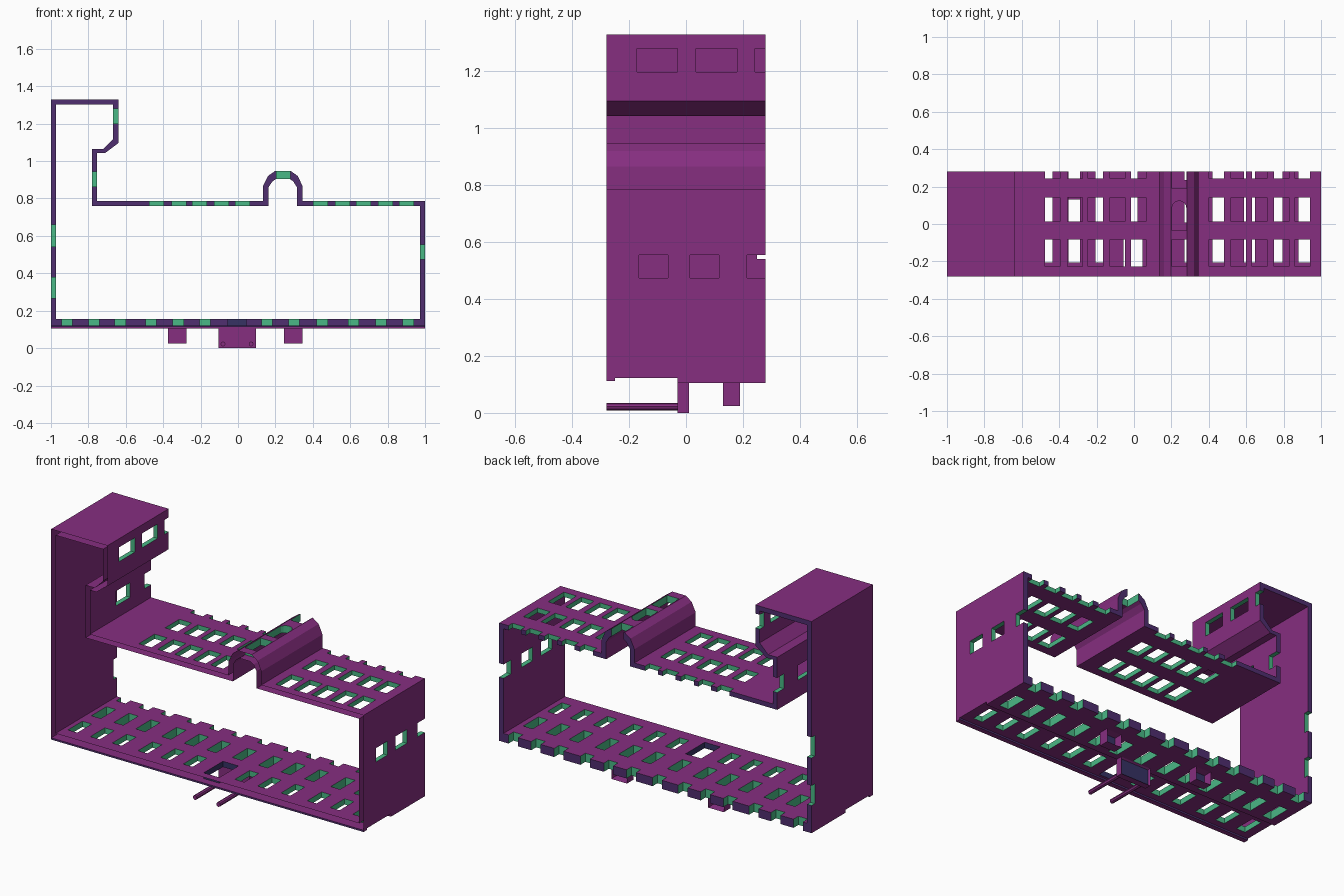
import bpy, bmesh, math

if "Cube" in bpy.data.objects:
    bpy.data.objects.remove(bpy.data.objects["Cube"])

def material(name, r, g, b):
    lin = [((c / 255 + 0.055) / 1.055) ** 2.4 for c in (r, g, b)]
    m = bpy.data.materials.new(name)
    m.diffuse_color = (*lin, 1)
    m.use_nodes = True
    m.node_tree.nodes["Principled BSDF"].inputs["Base Color"].default_value = m.diffuse_color
    return m

PURPLE = material("purple wall", 134, 46, 128)
VIOLET = material("violet cut edge", 80, 46, 112)
GREEN = material("green window reveal", 74, 184, 134)
NAVY = material("navy trim", 54, 50, 100)
MATS = [PURPLE, VIOLET, GREEN, NAVY]
Y0, Y1 = -0.28, 0.28

def finish(bm, name, mat=0):
    """Turn a bmesh into an object with the shared colour slots."""
    bmesh.ops.recalc_face_normals(bm, faces=bm.faces)
    me = bpy.data.meshes.new(name)
    for m in MATS:
        me.materials.append(m)
    if mat is not None:
        for f in bm.faces:
            f.material_index = mat
    bm.to_mesh(me)
    bm.free()
    ob = bpy.data.objects.new(name, me)
    bpy.context.collection.objects.link(ob)
    return ob

def prism(bm, pts, z0, z1, mat=0):
    """Extrude an x-y outline between two heights."""
    lo = [bm.verts.new((x, y, z0)) for x, y in pts]
    hi = [bm.verts.new((x, y, z1)) for x, y in pts]
    n = len(pts)
    fs = [bm.faces.new(lo[::-1]), bm.faces.new(hi)]
    fs += [bm.faces.new((lo[i], lo[(i + 1) % n], hi[(i + 1) % n], hi[i])) for i in range(n)]
    for f in fs:
        f.material_index = mat
    return fs

def box(bm, x0, x1, y0, y1, z0, z1, mat=0):
    return prism(bm, [(x0, y0), (x1, y0), (x1, y1), (x0, y1)], z0, z1, mat)

# Wall shell: matching outer and inner outlines seen from the front
outer = [(-1, .122), (-1, 1.33), (-.64, 1.33), (-.64, 1.096), (-.71, 1.043), (-.753, 1.043),
         (-.753, .787), (.134, .787), (.134, .866), (.16, .92), (.197, .946), (.283, .946),
         (.32, .92), (.345, .866), (.345, .787), (1, .787), (1, .122)]
inner = [(-.972, .155), (-.972, 1.302), (-.668, 1.302), (-.668, 1.118), (-.722, 1.064), (-.78, 1.064),
         (-.78, .76), (.163, .76), (.163, .86), (.185, .892), (.205, .905), (.275, .905),
         (.295, .892), (.315, .86), (.315, .76), (.972, .76), (.972, .155)]
bm = bmesh.new()
n = len(outer)
ring = [[bm.verts.new((x, y, z)) for x, z in loop]
        for loop, y in ((outer, Y0), (outer, Y1), (inner, Y1), (inner, Y0))]
for k in range(4):
    a, b = ring[k], ring[(k + 1) % 4]
    for i in range(n):
        j = (i + 1) % n
        bm.faces.new((a[i], a[j], b[j], b[i]))
walls = finish(bm, "wall_shell")

# Raised upper storeys of the main facade
bm = bmesh.new()
box(bm, -1, 1, -.03, Y1, .105, .122)
facade = finish(bm, "upper_facade")

# Window and door cutters, green inside
bm = bmesh.new()
END = .35
for x0 in (-.476, -.356, -.246, -.128, -.016, .4, .518, .63, .748, .86):
    for y0, y1 in ((-.227, -.083), (.013, .142), (.243, END)):
        box(bm, x0, x0 + .081, y0, y1, .72, .82, 2)
for x in (-.914, -.77, -.63, -.465, -.32, -.176, -.012, .155, .3, .45, .618, .765, .91):
    for y0, y1 in ((-.207, -.075), (.008, .145), (.235, END)):
        if abs(x) < .05 and y0 < 0:
            continue
        box(bm, x - .03, x + .03, y0, y1, .08, .2, 2)
for y0, y1 in ((-.165, -.063), (.014, .116), (.214, END)):
    box(bm, .94, 1.04, y0, y1, .474, .554, 2)
for z0, z1 in ((.265, .38), (.54, .66)):
    box(bm, -1.04, -.94, .25, END, z0, z1, 2)
for y0, y1 in ((-.172, -.03), (.035, .18), (.242, END)):
    box(bm, -.7, -.6, y0, y1, 1.197, 1.28, 2)
for y0, y1 in ((-.04, .09), (.22, END)):
    box(bm, -.82, -.72, y0, y1, .86, .945, 2)
# Bay windows, the middle one arched
box(bm, .203, .28, -.227, -.083, .88, 1, 2)
box(bm, .203, .28, .19, END, .88, 1, 2)
arch = [(.203, -.035), (.28, -.035)]
arch += [(.2415 + .0385 * math.cos(math.pi * i / 8), .085 + .0385 * math.sin(math.pi * i / 8)) for i in range(9)]
prism(bm, arch, .88, 1, 2)
# Entrance
box(bm, -.055, .045, -.235, -.06, .08, .2, 3)
cutter = finish(bm, "window_cutter", None)
cutter.hide_render = True

for ob in (walls, facade):
    mod = ob.modifiers.new("windows", 'BOOLEAN')
    mod.operation = 'DIFFERENCE'
    mod.solver = 'EXACT'
    mod.material_mode = 'INDEX'
    mod.object = cutter
    bpy.context.view_layer.objects.active = ob
    bpy.ops.object.modifier_apply(modifier=mod.name)
    # Base is left open, the top of the wall gets the cut-edge colour
    bm = bmesh.new()
    bm.from_mesh(ob.data)
    gone = []
    for f in bm.faces:
        ys = [v.co.y for v in f.verts]
        if max(ys) < Y0 + .001:
            gone.append(f)
        elif min(ys) > Y1 - .001:
            f.material_index = 1
    bmesh.ops.delete(bm, geom=gone, context='FACES')
    bm.to_mesh(ob.data)
    bm.free()
bpy.data.objects.remove(cutter)

# Plinth strip along the base of the facade
bm = bmesh.new()
fs = box(bm, -1, 1, Y0, -.25, .112, .122)
plinth = finish(bm, "plinth")
for p in plinth.data.polygons:
    if abs(p.normal.y) > .9:
        p.material_index = 1

# Entrance canopy and balconies: trays recessed on the +y side
def tray(name, x0, x1, y0, y1, z0, z1, depth):
    bm = bmesh.new()
    box(bm, x0, x1, y0, y1, z0, z1)
    bm.normal_update()
    bmesh.ops.recalc_face_normals(bm, faces=bm.faces)
    top = [f for f in bm.faces if f.normal.y > .9]
    bmesh.ops.inset_region(bm, faces=top, thickness=.01)
    bmesh.ops.translate(bm, verts=top[0].verts[:], vec=(0, -depth, 0))
    ob = finish(bm, name)
    for p in ob.data.polygons:
        if p.normal.y > .9:
            p.material_index = 3

tray("entrance_canopy", -.105, .095, -.03, .01, 0, .106, .012)
tray("balcony_left", -.375, -.275, .13, .19, .025, .106, .045)
tray("balcony_right", .245, .345, .13, .19, .025, .106, .045)

# Entrance columns
for side, x in (("left", -.08), ("right", .07)):
    bpy.ops.mesh.primitive_cylinder_add(vertices=8, radius=.013, depth=.25,
                                        location=(x, -.155, .022), rotation=(math.pi / 2, 0, 0))
    col = bpy.context.object
    col.name = "column_" + side
    col.data.materials.append(PURPLE)
